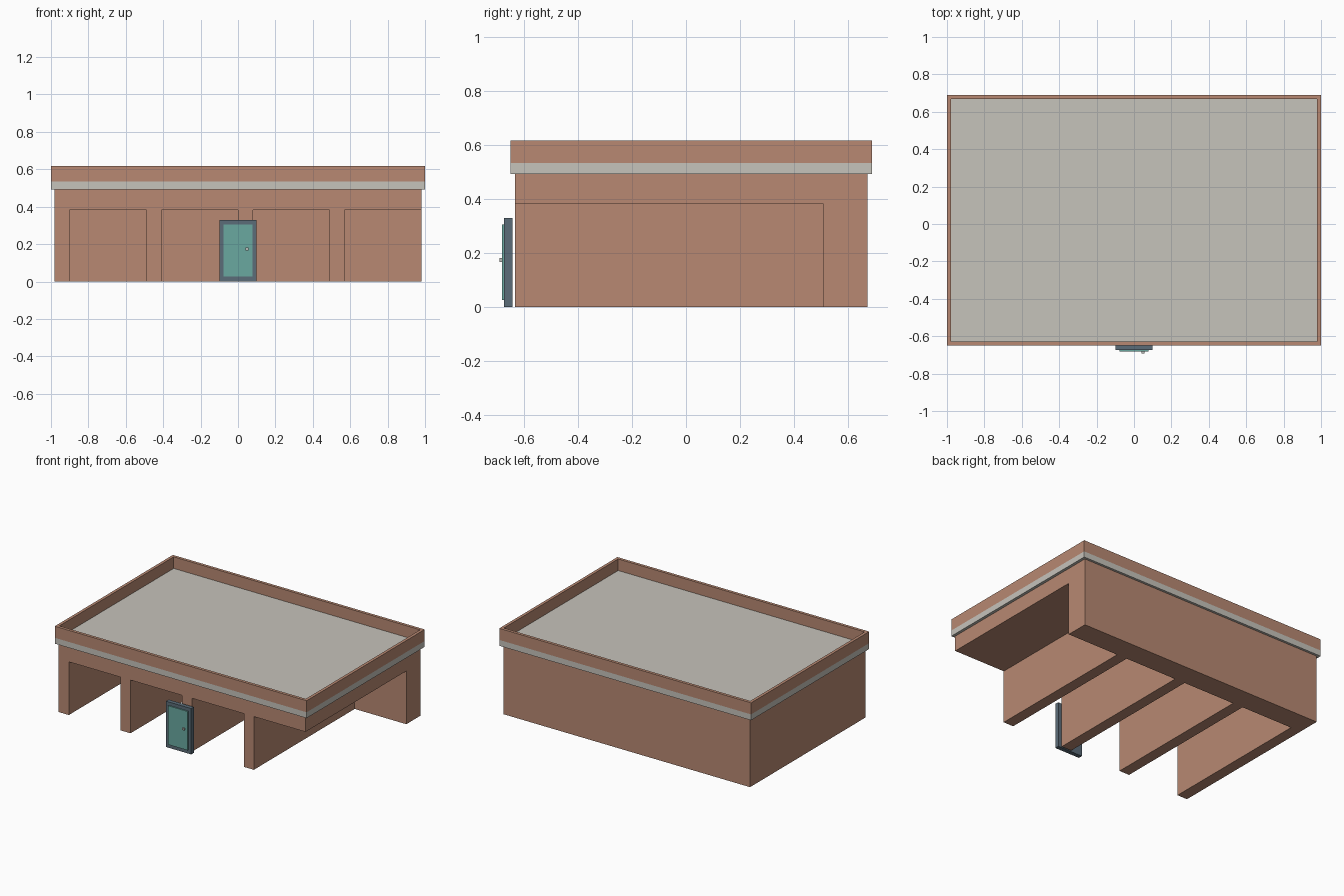
import bpy
import bmesh
from mathutils import Vector

cube = bpy.data.objects.get("Cube")
if cube:
    bpy.data.objects.remove(cube, do_unlink=True)


def material(name, rgb):
    mat = bpy.data.materials.new(name)
    mat.use_nodes = True
    color = (*rgb, 1)
    mat.diffuse_color = color
    mat.node_tree.nodes["Principled BSDF"].inputs["Base Color"].default_value = color
    return mat


brick = material("terracotta brick", (0.48, 0.25, 0.17))
stone = material("pale stone", (0.565, 0.546, 0.497))
slate = material("slate frame", (0.105, 0.15, 0.188))
teal = material("teal door", (0.144, 0.392, 0.352))
metal = material("pale metal", (0.5, 0.5, 0.48))


def box_mesh(low, high):
    low, high = Vector(low), Vector(high)
    bm = bmesh.new()
    bmesh.ops.create_cube(bm, size=1)
    for v in bm.verts:
        v.co = (low + high) / 2 + v.co * (high - low)
    return bm


def finish(name, bm, *mats):
    mesh = bpy.data.meshes.new(name)
    bm.normal_update()
    bm.to_mesh(mesh)
    bm.free()
    for mat in mats:
        mesh.materials.append(mat)
    obj = bpy.data.objects.new(name, mesh)
    bpy.context.collection.objects.link(obj)
    return obj


def box(name, low, high, mat):
    return finish(name, box_mesh(low, high), mat)


# Main dimensions
SIDE, FRONT, BACK = 0.98, -0.634, 0.673
BAY_BACK, BAY_TOP = 0.51, 0.382
EAVES, BAND_TOP, TOP = 0.492, 0.534, 0.617
RIM = 0.03

# Building body with four open bays; the last one is also open at the side
body = box("building_body", (-SIDE, FRONT, 0), (SIDE, BACK, EAVES), brick)
for i in range(4):
    x0 = -0.9 + 0.49 * i
    x1 = x0 + 0.41 if i < 3 else SIDE + 0.1
    cutter = box("bay_cutter", (x0, FRONT - 0.1, -0.1), (x1, BAY_BACK, BAY_TOP), brick)
    cutter.hide_render = True
    cut = body.modifiers.new("bay", "BOOLEAN")
    cut.operation, cut.solver, cut.object = "DIFFERENCE", "EXACT", cutter
    bpy.context.view_layer.objects.active = body
    bpy.ops.object.modifier_apply(modifier=cut.name)
    bpy.data.objects.remove(cutter, do_unlink=True)

# Overhanging stone roof slab with a brick parapet raised from its rim
bm = box_mesh((-1, -0.65, EAVES), (1, 0.69, BAND_TOP))
bm.normal_update()
roof = max(bm.faces, key=lambda f: f.calc_center_median().z)
rim = bmesh.ops.inset_region(bm, faces=[roof], thickness=RIM)["faces"]
raised = bmesh.ops.extrude_face_region(bm, geom=rim)["geom"]
for v in raised:
    if isinstance(v, bmesh.types.BMVert):
        v.co.z = TOP
for f in bm.faces:
    f.material_index = int(f.calc_center_median().z > BAND_TOP + 0.01)
bmesh.ops.recalc_face_normals(bm, faces=bm.faces)
finish("roof_and_parapet", bm, stone, brick)

# Door standing just ahead of the second and third bays
box("door_frame", (-0.1, -0.674, 0), (0.1, -0.644, 0.329), slate)
box("door_panel", (-0.078, -0.682, 0.026), (0.078, -0.672, 0.305), teal)
box("door_handle", (0.041, -0.692, 0.166), (0.056, -0.68, 0.181), metal)
